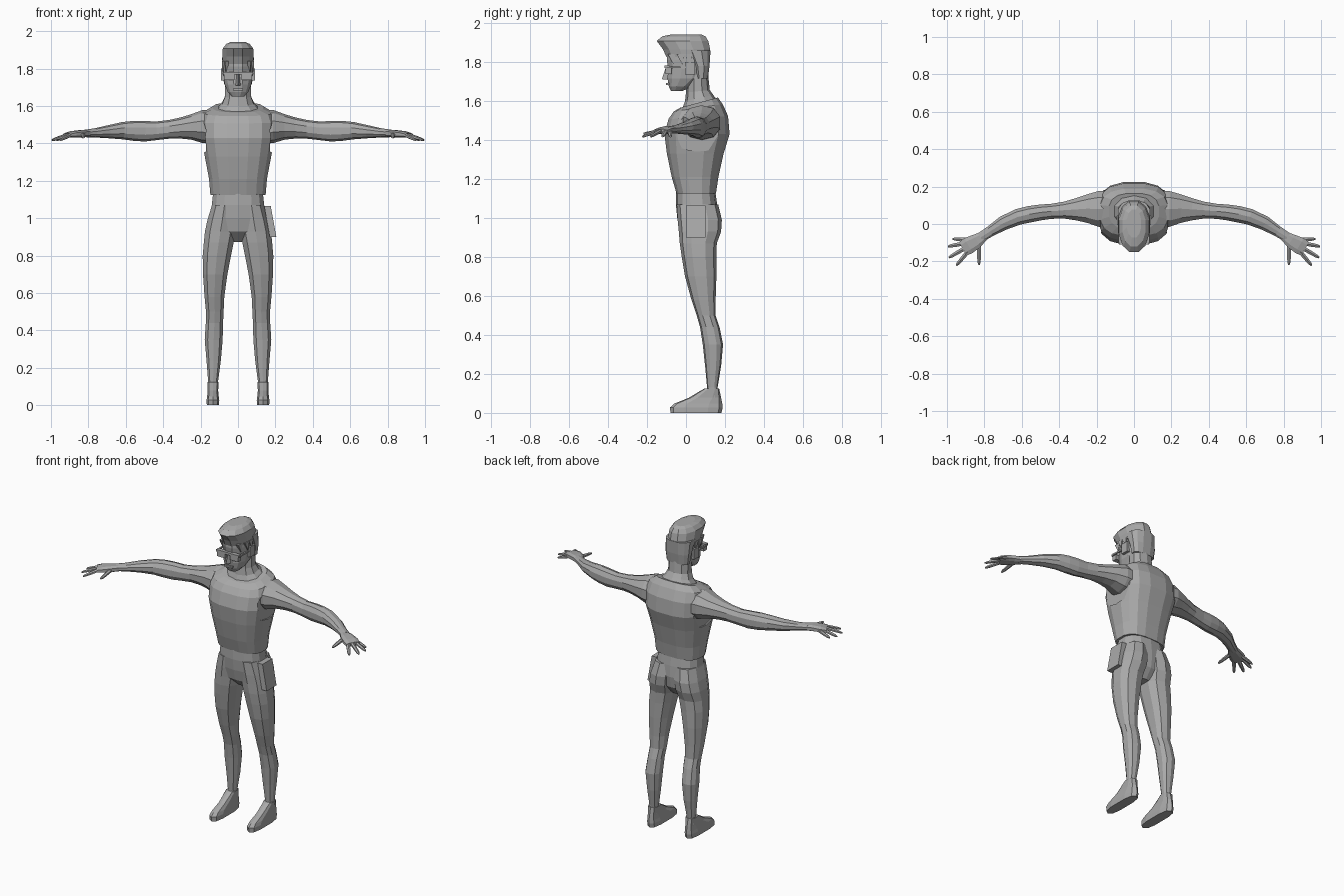
import bpy, bmesh, math
from mathutils import Vector

grey = bpy.data.materials.new("plain_grey")
grey.diffuse_color = (0.40, 0.40, 0.40, 1)


def skin(name, rings):
    """Bridge rings of points and close both ends."""
    bm = bmesh.new()
    loops = [[bm.verts.new(p) for p in r] for r in rings]
    n = len(loops[0])
    for a, b in zip(loops, loops[1:]):
        for i in range(n):
            j = (i + 1) % n
            bm.faces.new((a[i], a[j], b[j], b[i]))
    bm.faces.new(loops[0][::-1])
    bm.faces.new(loops[-1])
    bmesh.ops.recalc_face_normals(bm, faces=bm.faces)
    me = bpy.data.meshes.new(name)
    bm.to_mesh(me)
    bm.free()
    me.materials.append(grey)
    ob = bpy.data.objects.new(name, me)
    bpy.context.collection.objects.link(ob)
    return ob


def oval(t, power):
    c, s = math.cos(t), math.sin(t)
    f = lambda v: math.copysign(abs(v) ** (2 / power), v)
    return f(c), f(s)


def stack(name, rows, n=12, power=2.4, s=1):
    """Upright loft; row = z, centre x, half width, front y, back y, tilt."""
    rings = []
    for z, cx, hx, y0, y1, tilt in rows:
        ring = []
        for i in range(n):
            u, v = oval(2 * math.pi * (i + 0.5) / n, power)
            dy = v * (y1 - y0) / 2
            ring.append((s * (cx + hx * u), (y0 + y1) / 2 + dy, z + tilt * dy))
        rings.append(ring)
    return skin(name, rings)


def limb(name, rows, n=8, power=2.2, s=1):
    """Sideways loft; row = x, y, z, half depth, half height."""
    pts = [Vector(r[:3]) for r in rows]
    rings = []
    for k, r in enumerate(rows):
        d = pts[min(k + 1, len(pts) - 1)] - pts[max(k - 1, 0)]
        side = Vector((-d.y, d.x, 0)).normalized()
        ring = []
        for i in range(n):
            u, v = oval(2 * math.pi * (i + 0.5) / n, power)
            p = pts[k] + side * u * r[3] + Vector((0, 0, v * r[4]))
            ring.append((s * p.x, p.y, p.z))
        rings.append(ring)
    return skin(name, rings)


def block(name, x0, x1, y0, y1, z0, z1, lean=0):
    """Box whose lower end is shifted sideways by lean."""
    ring = lambda z, d: [(x0 + d, y0, z), (x1 + d, y0, z),
                         (x1 + d, y1, z), (x0 + d, y1, z)]
    return skin(name, [ring(z0, lean), ring(z1, 0)])


# Vest with arm openings
vest = stack("vest", [
    (1.125, 0, .150, -.050, .155, 0), (1.21, 0, .157, -.075, .168, 0),
    (1.33, 0, .180, -.100, .195, 0), (1.43, 0, .198, -.113, .226, 0),
    (1.515, 0, .200, -.092, .218, .05), (1.565, 0, .185, -.065, .190, .15),
    (1.592, 0, .135, -.030, .165, .27)], 16, 2.7)
for s in (1, -1):
    hole = skin("arm_opening_cutter", [
        [(s * x, y, z) for y, z in ((-.035, 1.36), (.05, 1.34), (.165, 1.35),
                                    (.18, 1.46), (.14, 1.56), (.02, 1.56), (-.05, 1.47))]
        for x in (.172, .35)])
    hole.hide_render = True
    hole.hide_viewport = True
    cut = vest.modifiers.new("arm_opening", "BOOLEAN")
    cut.operation, cut.object, cut.solver = "DIFFERENCE", hole, "EXACT"

# Shoulder slope and neck
stack("neck", [(1.57, 0, .130, -.025, .165, .27), (1.615, 0, .088, -.005, .140, .22),
               (1.65, 0, .073, .000, .122, .1), (1.75, 0, .070, .005, .112, 0)], 10, 2.2)

# Head and hair
stack("head", [(1.652, 0, .036, -.078, -.015, .0), (1.675, 0, .057, -.090, .035, .0),
               (1.715, 0, .073, -.098, .100, .0), (1.765, 0, .079, -.094, .115, 0),
               (1.81, 0, .080, -.102, .118, 0), (1.86, 0, .078, -.100, .115, 0)], 12, 2.3)
stack("hair_back", [(1.715, 0, .076, .045, .113, 0), (1.78, 0, .085, .030, .122, 0),
                    (1.86, 0, .087, -.02, .128, 0)], 12, 2.5)
stack("hair_top", [(1.825, 0, .084, -.104, .126, 0), (1.865, 0, .087, -.122, .128, 0),
                   (1.908, 0, .084, -.155, .119, 0), (1.932, 0, .064, -.125, .103, 0),
                   (1.942, 0, .040, -.075, .080, 0)], 12, 2.1)

# Face details
skin("nose", [[(-.010, -.085, 1.775), (.010, -.085, 1.775), (0, -.103, 1.775)],
              [(-.018, -.085, 1.708), (.018, -.085, 1.708), (0, -.124, 1.712)]])
block("mouth", -.027, .027, -.102, -.08, 1.683, 1.693)
block("glasses_bar", -.080, .080, -.110, -.085, 1.768, 1.782)
for s, side in ((1, "left"), (-1, "right")):
    def pair(x0, x1):
        return sorted((s * x0, s * x1))
    block(side + "_lens", *pair(.018, .074), -.106, -.075, 1.738, 1.77)
    block(side + "_temple", *pair(.074, .083), -.10, .01, 1.768, 1.778)
    block(side + "_ear", *pair(.070, .090), -.005, .045, 1.735, 1.80)
    # Pointed sideburn locks
    for y in (-.075, -.03, .01):
        skin(side + "_sideburn", [
            [(s * x, y - .018, 1.84), (s * x, y + .022, 1.84), (s * x, y + .012, 1.785)]
            for x in (.05 if y < -.05 else .065, .068 if y < -.05 else .085)])

# Hips
stack("hips", [(.872, 0, .035, .03, .11, 0), (.93, 0, .125, -.030, .155, 0),
               (1.00, 0, .157, -.045, .165, 0), (1.07, 0, .143, -.052, .160, 0),
               (1.15, 0, .134, -.050, .148, 0)], 14, 2.5)
block("thigh_pouch", .140, .175, 0, .10, .90, 1.065, .030)

for s, side in ((1, "left"), (-1, "right")):
    # Legs and feet
    stack(side + "_leg", [
        (.08, .134, .027, .100, .170, 0), (.13, .133, .028, .108, .162, 0),
        (.24, .130, .040, .098, .180, 0), (.35, .130, .050, .086, .190, 0),
        (.44, .126, .048, .072, .172, 0), (.50, .124, .049, .055, .152, 0),
        (.58, .126, .055, .028, .152, 0), (.70, .122, .068, -.005, .156, 0),
        (.80, .113, .079, -.022, .156, 0), (.87, .103, .083, -.032, .158, 0),
        (.93, .094, .086, -.037, .180, 0), (.99, .084, .083, -.043, .184, 0),
        (1.07, .072, .070, -.048, .165, 0)], 10, 2.4, s)
    stack(side + "_foot", [
        (0, .134, .034, -.080, .182, 0), (.028, .134, .035, -.082, .188, 0),
        (.048, .134, .032, -.060, .186, 0), (.078, .134, .029, .015, .180, 0),
        (.125, .134, .031, .094, .170, 0)], 10, 3, s)

    # Arms
    limb(side + "_arm", [
        (.10, .085, 1.485, .095, .090), (.19, .080, 1.490, .100, .088),
        (.25, .082, 1.488, .080, .068), (.31, .078, 1.482, .062, .056),
        (.37, .074, 1.475, .048, .050), (.44, .068, 1.467, .042, .050),
        (.50, .062, 1.465, .044, .055), (.56, .052, 1.467, .046, .053),
        (.62, .038, 1.468, .045, .046), (.70, .004, 1.462, .040, .034),
        (.77, -.040, 1.456, .030, .024), (.82, -.072, 1.453, .028, .020)], 10, 2.2, s)

    # Hands
    limb(side + "_palm", [
        (.805, -.065, 1.453, .028, .019), (.84, -.090, 1.452, .040, .020),
        (.885, -.115, 1.448, .048, .018), (.915, -.133, 1.444, .044, .012)], 8, 2.8, s)
    fingers = {"little": ((.885, -.083), (.970, -.080)),
               "ring": ((.905, -.103), (.995, -.120)),
               "middle": ((.905, -.130), (.990, -.180)),
               "index": ((.890, -.150), (.950, -.222)),
               "thumb": ((.830, -.115), (.828, -.218))}
    for finger, ((xa, ya), (xb, yb)) in fingers.items():
        zb = 1.432 if finger == "thumb" else 1.418
        mix = lambda t: (xa + (xb - xa) * t, ya + (yb - ya) * t, 1.447 + (zb - 1.447) * t)
        limb(side + "_" + finger + "_finger", [
            (*mix(0), .013, .011), (*mix(.5), .012, .010),
            (*mix(.85), .010, .008), (*mix(1), .005, .005)], 6, 2, s)
